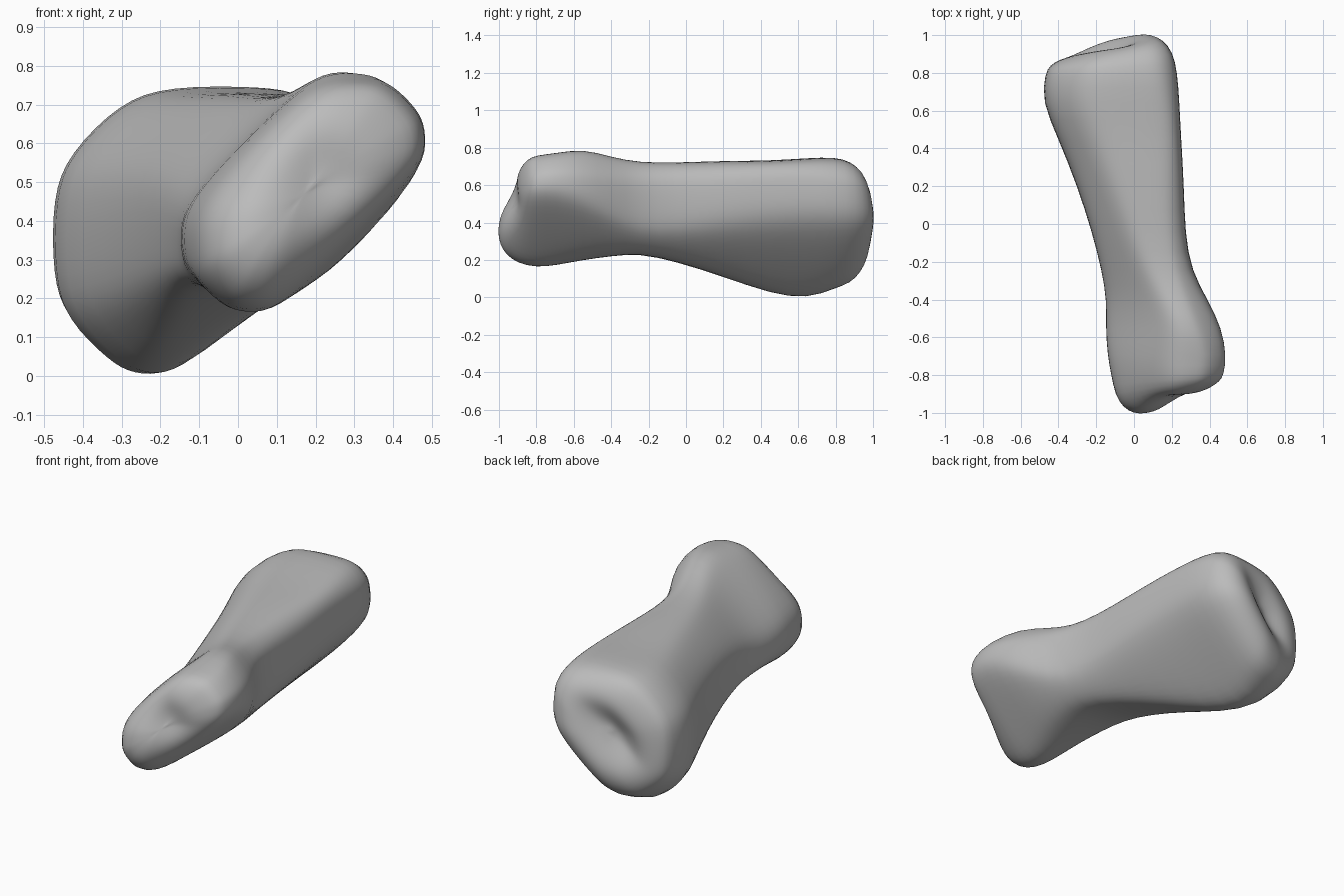
import bpy, bmesh, math

cube = bpy.data.objects.get("Cube")
if cube:
    bpy.data.objects.remove(cube)

grey = bpy.data.materials.new("bone_grey")
grey.use_nodes = True
colour = (0.5, 0.5, 0.5, 1)
grey.diffuse_color = colour
grey.node_tree.nodes["Principled BSDF"].inputs["Base Color"].default_value = colour

# Shaft stations: y, x range, z range, range of z - x, range of x + z
STATIONS = [
    (-.8, -.12, .475, .16, .76, .06, .57, .14, 1.13),
    (-.7, -.14, .49, .17, .77, .05, .59, .14, 1.16),
    (-.55, -.15, .465, .2, .795, .03, .59, .14, 1.13),
    (-.4, -.145, .39, .22, .75, .03, .61, .13, 1.03),
    (-.25, -.17, .305, .235, .72, .05, .66, .11, .94),
    (-.05, -.22, .27, .19, .72, .08, .74, .04, .91),
    (.2, -.3, .265, .11, .73, .11, .83, -.08, .91),
    (.45, -.4, .25, .02, .73, .14, .93, -.22, .91),
    (.65, -.49, .24, -.01, .745, .16, 1.02, -.32, .9),
    (.8, -.47, .23, .05, .75, .17, 1, -.26, .88),
]


def outline(x0, x1, z0, z1, d0, d1, s0, s1):
    """Rounded cross-section touching eight limits."""
    pts = [(x1, s1 - x1), (s1 - z1, z1), (z1 - d1, z1), (x0, x0 + d1),
           (x0, s0 - x0), (s0 - z0, z0), (z0 - d0, z0), (x1, x1 + d0)]
    for f in (.2, .25):
        cut = []
        for (ax, az), (bx, bz) in zip(pts, pts[1:] + pts[:1]):
            for t in (f, 1 - f):
                cut.append((ax + (bx - ax) * t, az + (bz - az) * t))
        pts = cut
    return pts


def cap(station, shape, long_power, short_power):
    """Shrinking rings that close one end; shape gives y from the two diagonals."""
    pts = outline(*station[1:])
    cx = sum(p[0] for p in pts) / len(pts)
    cz = sum(p[1] for p in pts) / len(pts)
    rings = []
    for deg in (25, 45, 60, 70, 78, 84, 88):
        k, rise = math.cos(math.radians(deg)), math.sin(math.radians(deg))
        ring = []
        for x, z in pts:
            s = (x - cx + z - cz) * k ** long_power
            d = (z - cz - x + cx) * k ** short_power
            y = station[0] + shape(s, d, rise)
            ring.append((cx + (s - d) / 2, y, cz + (s + d) / 2))
        rings.append(ring)
    return rings


def front_end(s, d, rise):
    # Lower lobe reaches further forward, with a saddle between the lobes
    saddle = .05 * math.exp(-((s - .1) / .15) ** 2) * rise ** 4
    return -rise * (.17 - .19 * s + .08 * d) + saddle


def back_end(s, d, rise):
    # Upper right rim reaches further back, around a dish along the long axis
    dish = .085 * math.exp(-((d - .06) / .14) ** 2 - ((s + .08) / .45) ** 2)
    return rise * (.175 - .19 * d + .1 * s) - dish * rise ** 6


rings = cap(STATIONS[0], front_end, .65, .95)[::-1]
rings += [[(x, st[0], z) for x, z in outline(*st[1:])] for st in STATIONS]
rings += cap(STATIONS[-1], back_end, .7, .7)

# Skin the rings into one closed body
bm = bmesh.new()
loops = [[bm.verts.new(p) for p in ring] for ring in rings]
for a, b in zip(loops, loops[1:]):
    n = len(a)
    for i in range(n):
        j = (i + 1) % n
        bm.faces.new((a[i], a[j], b[j], b[i]))
bm.faces.new(loops[0])
bm.faces.new(loops[-1])
bmesh.ops.recalc_face_normals(bm, faces=bm.faces)
mesh = bpy.data.meshes.new("bone")
bm.to_mesh(mesh)
bm.free()
mesh.materials.append(grey)
bone = bpy.data.objects.new("bone", mesh)
bpy.context.collection.objects.link(bone)
for poly in mesh.polygons:
    poly.use_smooth = True
smooth = bone.modifiers.new("smooth", 'SUBSURF')
smooth.levels = smooth.render_levels = 1
